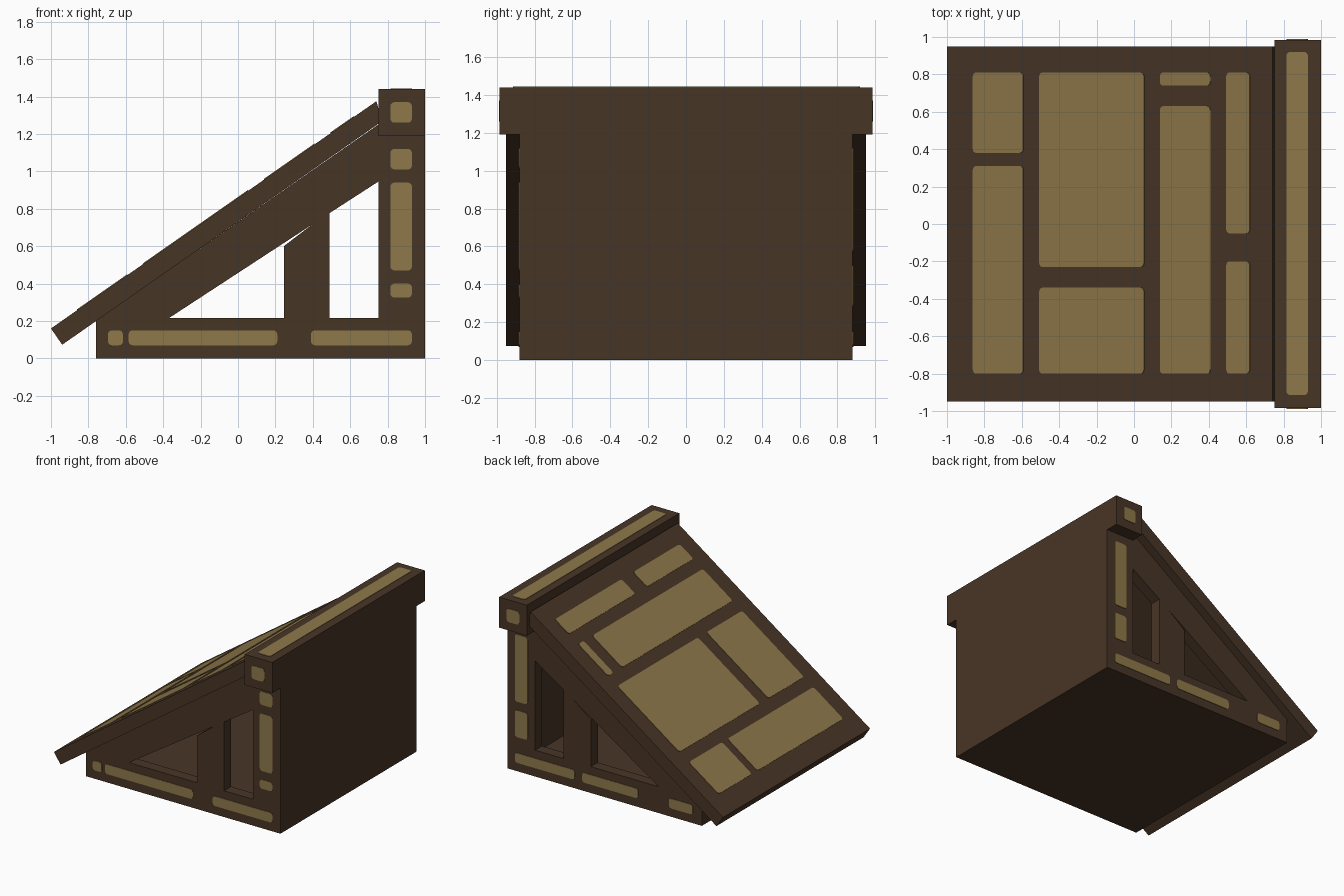
import bpy
import bmesh
from math import sin, cos, pi, atan2
from mathutils import Matrix, Vector

cube = bpy.data.objects.get("Cube")
if cube:
    bpy.data.objects.remove(cube, do_unlink=True)


def material(name, rgb):
    m = bpy.data.materials.new(name)
    m.use_nodes = True
    m.diffuse_color = (*rgb, 1)
    bsdf = m.node_tree.nodes["Principled BSDF"]
    bsdf.inputs["Base Color"].default_value = (*rgb, 1)
    bsdf.inputs["Roughness"].default_value = 0.9
    return m


WOOD = material("dark brown wood", (0.064, 0.036, 0.019))
PANEL = material("tan panel", (0.275, 0.19, 0.068))


def basis(origin, u, v):
    """Matrix whose local x, y and z run along u, v and their cross product."""
    u, v = Vector(u), Vector(v)
    m = Matrix((u, v, u.cross(v))).transposed().to_4x4()
    m.translation = origin
    return m


def extruded(name, loops, depth, matrix, mat):
    """Fill flat outlines (inner loops become holes) and extrude them."""
    curve = bpy.data.curves.new(name, "CURVE")
    curve.dimensions = "2D"
    curve.fill_mode = "BOTH"
    curve.extrude = depth / 2
    for pts in loops:
        s = curve.splines.new("POLY")
        s.points.add(len(pts) - 1)
        for p, (x, y) in zip(s.points, pts):
            p.co = (x, y, 0, 1)
        s.use_cyclic_u = True
    temp = bpy.data.objects.new(name + "_outline", curve)
    bpy.context.collection.objects.link(temp)
    bpy.context.view_layer.update()
    graph = bpy.context.evaluated_depsgraph_get()
    mesh = bpy.data.meshes.new_from_object(temp.evaluated_get(graph))
    bpy.data.objects.remove(temp, do_unlink=True)
    bm = bmesh.new()
    bm.from_mesh(mesh)
    bmesh.ops.remove_doubles(bm, verts=bm.verts, dist=0.0001)
    bmesh.ops.transform(bm, matrix=matrix, verts=bm.verts)
    bmesh.ops.recalc_face_normals(bm, faces=bm.faces)
    for f in bm.faces:
        f.smooth = False
    bm.to_mesh(mesh)
    bm.free()
    mesh.materials.clear()
    mesh.materials.append(mat)
    ob = bpy.data.objects.new(name, mesh)
    bpy.context.collection.objects.link(ob)
    return ob


def side_prism(name, loops, y, depth):
    return extruded(name, loops, depth, basis((0, y, 0), (1, 0, 0), (0, 0, 1)), WOOD)


def rect(x0, x1, y0, y1):
    return [(x0, y0), (x1, y0), (x1, y1), (x0, y1)]


def rounded(x0, x1, y0, y1, r=0.022, steps=4):
    corners = [(x1 - r, y1 - r), (x0 + r, y1 - r), (x0 + r, y0 + r), (x1 - r, y0 + r)]
    return [(cx + r * cos(a), cy + r * sin(a))
            for q, (cx, cy) in enumerate(corners)
            for a in [(q + i / steps) * pi / 2 for i in range(steps + 1)]]


def plates(name, rects, matrix):
    extruded(name, [rounded(*r) for r in rects], 0.008, matrix, PANEL)


# Truss frames with two openings, front and back
outline = [(-0.76, 0), (1, 0), (1, 1.2), (0.75, 1.25), (-0.74, 0.215), (-0.76, 0.215)]
left_gap = [(-0.37, 0.215), (0.245, 0.215), (0.245, 0.6), (0.4, 0.718)]
right_gap = [(0.49, 0.215), (0.75, 0.215), (0.75, 0.945), (0.49, 0.777)]
for name, s in (("front", -1), ("back", 1)):
    side_prism(name + "_truss", [outline, left_gap, right_gap], s * 0.835, 0.09)

# Floor and walls between the trusses
side_prism("floor", [rect(-0.76, 1, 0, 0.03)], 0, 1.6)
side_prism("tall_wall", [rect(0.95, 1, 0.03, 1.2)], 0, 1.6)
side_prism("low_wall", [rect(-0.76, -0.71, 0.03, 0.2)], 0, 1.6)

# Sloping roof slab and ridge beam
side_prism("roof_slab", [[(-1, 0.16), (-0.94, 0.073), (0.77, 1.268), (0.74, 1.375)]], 0, 1.9)
side_prism("ridge_beam", [rect(0.75, 1, 1.19, 1.44)], 0, 1.97)

# Tan panels on the trusses
column = (0.815, 0.93)
base = (0.07, 0.15)
front = [(-0.695, -0.615, *base), (-0.585, 0.21, *base), (0.39, 0.93, *base),
         (*column, 0.325, 0.4), (*column, 0.47, 0.94), (*column, 1.01, 1.12)]
back = [(-0.68, -0.465, *base), (-0.185, 0.32, *base), (0.39, 0.93, *base),
        (*column, 0.28, 0.5), (*column, 0.57, 1.12)]
ridge_end = [(*column, 1.26, 1.37)]


def flip(rects):
    return [(-b, -a, c, d) for a, b, c, d in rects]


def face_matrix(s, y):
    return basis((0, s * y, 0), (-s, 0, 0), (0, 0, 1))


plates("front_truss_panels", front, face_matrix(-1, 0.88))
plates("back_truss_panels", flip(back), face_matrix(1, 0.88))
plates("front_ridge_panel", ridge_end, face_matrix(-1, 0.985))
plates("back_ridge_panel", flip(ridge_end), face_matrix(1, 0.985))
plates("top_ridge_panel", [(*column, -0.915, 0.92)], basis((0, 0, 1.44), (1, 0, 0), (0, 1, 0)))

# Tan panels on the roof, four courses each split in two
pitch = atan2(1.215, 1.74)
courses = [(-0.86, -0.59, 0.31, 0.38), (-0.505, 0.055, -0.34, -0.23),
           (0.14, 0.41, 0.63, 0.74), (0.495, 0.62, -0.2, -0.05)]
roof = []
for x0, x1, low, high in courses:
    u0, u1 = (x0 + 1) / cos(pitch), (x1 + 1) / cos(pitch)
    roof += [(u0, u1, -0.8, low), (u0, u1, high, 0.81)]
plates("roof_panels", roof, basis((-1, 0, 0.16), (cos(pitch), 0, sin(pitch)), (0, 1, 0)))
